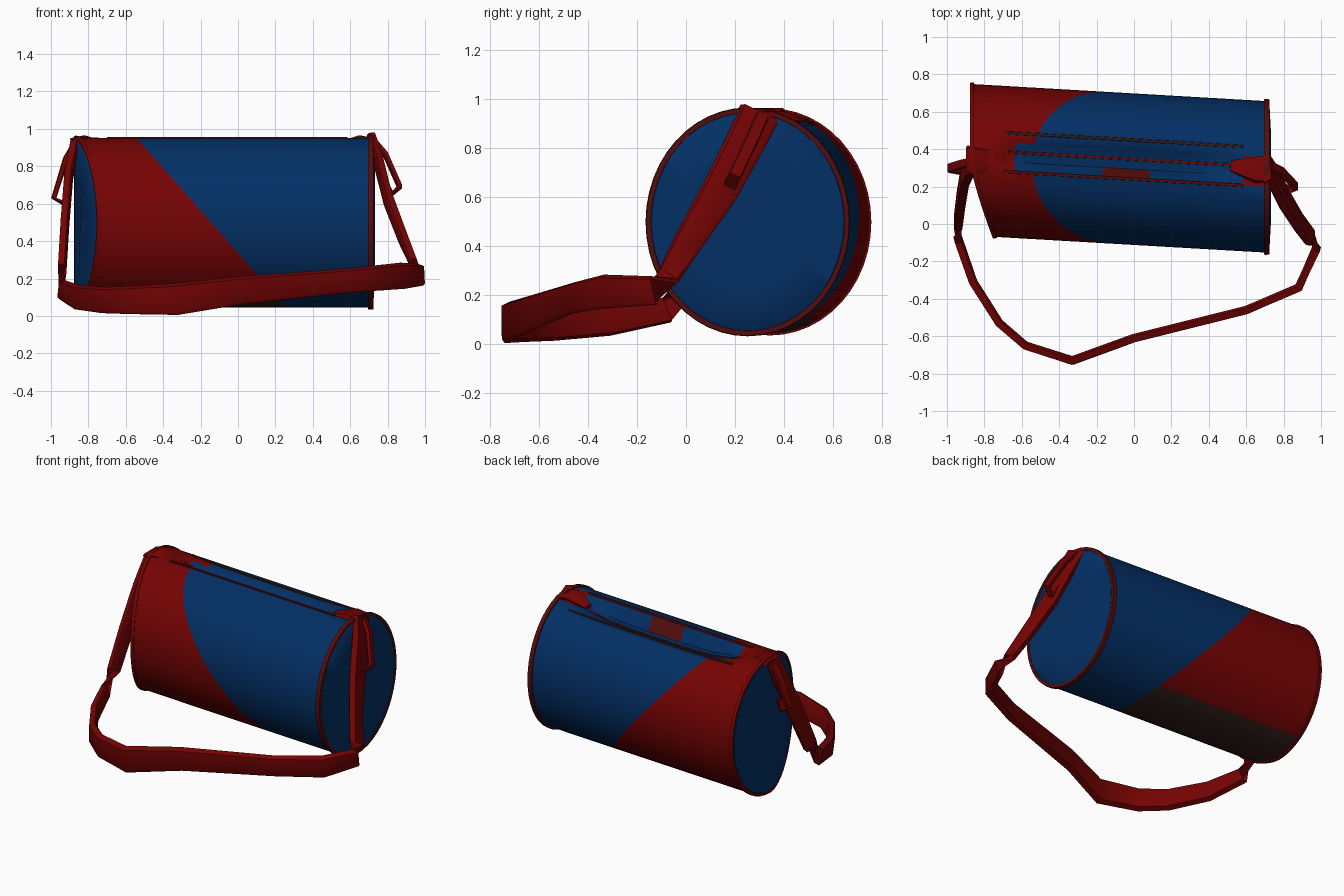
import bpy, bmesh, math
from mathutils import Vector

cube = bpy.data.objects.get("Cube")
if cube:
    bpy.data.objects.remove(cube, do_unlink=True)


def material(name, rgb):
    m = bpy.data.materials.new(name)
    m.use_nodes = True
    m.diffuse_color = (*rgb, 1)
    m.node_tree.nodes["Principled BSDF"].inputs["Base Color"].default_value = (*rgb, 1)
    return m


blue = material("navy blue", (0.001, 0.029, 0.13))
red = material("deep red", (0.18, 0.001, 0.001))
dark = material("dark brown", (0.03, 0.013, 0.011))
trim = material("maroon trim", (0.09, 0.004, 0.004))


def finish(name, bm, mats):
    bmesh.ops.recalc_face_normals(bm, faces=bm.faces)
    me = bpy.data.meshes.new(name)
    bm.to_mesh(me)
    bm.free()
    for m in mats:
        me.materials.append(m)
    ob = bpy.data.objects.new(name, me)
    bpy.context.collection.objects.link(ob)
    bpy.ops.object.select_all(action="DESELECT")
    bpy.context.view_layer.objects.active = ob
    ob.select_set(True)
    bpy.ops.object.shade_smooth_by_angle(angle=math.radians(45))


def sweep(name, points, widths, half_widths, thick, mat, closed=False):
    """Flat strip along points; widths are the across directions."""
    bm = bmesh.new()
    pts = [Vector(p) for p in points]
    n = len(pts)
    rings = []
    for i, p in enumerate(pts):
        a = pts[i - 1] if i or closed else p
        b = pts[(i + 1) % n] if i < n - 1 or closed else p
        t = (b - a).normalized()
        w = Vector(widths[i])
        w = (w - t * w.dot(t)).normalized()
        s = t.cross(w) * thick / 2
        w = w * half_widths[i]
        rings.append([bm.verts.new(p + c) for c in
                      (w + s * .5, w * .8 + s, -w * .8 + s, -w - s * .5, -w * .8 - s, w * .8 - s)])
    for i in range(n if closed else n - 1):
        r, q = rings[i], rings[(i + 1) % n]
        for k in range(6):
            j = (k + 1) % 6
            bm.faces.new((r[k], r[j], q[j], q[k]))
    if not closed:
        bm.faces.new(rings[0])
        bm.faces.new(rings[-1])
    finish(name, bm, [mat])


# Bag body: skewed barrel whose rings follow the diagonal colour seam
SIDES, HALF = 48, 10
DEPTH = {12: 0.10, 11: 0.095, 10: 0.055, 9: 0.015}   # sagging opening on top


def body_point(u, i):
    """u runs -1..1 from the right end to the left end, 0 on the seam."""
    a = math.tau * i / SIDES
    c, s = math.cos(a), math.sin(a)
    z = 0.5 + 0.455 * s
    seam = 0.295 - 0.88 * z
    end = 0.12 * max(0, -c) ** 1.3 - 0.865 if u < 0 else 0.71
    x = seam + (end - seam) * abs(u)
    y = 0.293 - 0.058 * x + 0.405 * c
    mid = (x + 0.05) / 0.7
    z -= DEPTH.get(i, 0) * max(0, 1 - mid ** 4)
    return Vector((x, y, z))


bm = bmesh.new()
us = [k / HALF for k in range(-HALF, HALF + 1)]
rings = [[bm.verts.new(body_point(u, i)) for i in range(SIDES)] for u in us]
for k in range(2 * HALF):
    for i in range(SIDES):
        j = (i + 1) % SIDES
        f = bm.faces.new((rings[k][i], rings[k][j], rings[k + 1][j], rings[k + 1][i]))
        x = f.calc_center_median().x
        if k < HALF:
            f.material_index = 2 if 32 <= i <= 39 else 1
        if 10 <= i <= 12:
            f.material_index = 0 if -0.64 < x < 0.58 else 1
            if i == 12 and -0.2 < x < 0.12:
                f.material_index = 3
finish("bag_body", bm, [blue, red, dark, trim])

# End panels with piping
for name, u, edge, mat in (("right", -1, 0.009, red), ("left", 1, 0.012, trim)):
    loop = [body_point(u, i) for i in range(SIDES)]
    centre = sum(loop, Vector()) / SIDES
    bm = bmesh.new()
    levels = [[bm.verts.new(centre + (p - centre) * r + Vector((u * b, 0, 0))) for p in loop]
              for r, b in ((1, 0), (0.97, 0.014), (0.6, 0.022))]
    for a, b in zip(levels, levels[1:]):
        for i in range(SIDES):
            j = (i + 1) % SIDES
            bm.faces.new((a[i], a[j], b[j], b[i]))
    bm.faces.new(levels[-1])
    finish(name + "_end_panel", bm, [blue])
    sweep(name + "_end_piping", loop, [p - centre for p in loop],
          [edge] * SIDES, edge * 2.4, mat, closed=True)

# Zip line and trim along the opening
for name, i, mat in (("front_lip_trim", 13, trim), ("zip_line", 11, trim), ("back_lip_trim", 9, dark)):
    line = [p for p in (body_point(u, i) for u in us) if -0.7 < p.x < 0.68]
    sweep(name, line, [(0, 1, 0)] * len(line), [0.008] * len(line), 0.01, mat)

# Shoulder strap: position, across direction, half width
across, up = (0, 0.88, -0.47), (0, 0, 1)
strap = [
    ((0.71, 0.30, 0.945), across, 0.085),
    ((0.75, 0.245, 0.83), across, 0.08),
    ((0.80, 0.14, 0.63), across, 0.075),
    ((0.88, 0.01, 0.42), across, 0.06),
    ((0.94, -0.07, 0.28), (0, 0.75, -0.1), 0.05),
    ((0.975, -0.13, 0.22), up, 0.06),
    ((0.88, -0.34, 0.215), up, 0.07),
    ((0.60, -0.46, 0.19), up, 0.065),
    ((0.0, -0.61, 0.135), up, 0.075),
    ((-0.33, -0.73, 0.09), up, 0.085),
    ((-0.58, -0.65, 0.085), up, 0.075),
    ((-0.72, -0.53, 0.085), up, 0.07),
    ((-0.86, -0.31, 0.10), up, 0.065),
    ((-0.94, -0.08, 0.14), up, 0.055),
    ((-0.94, 0.01, 0.25), across, 0.055),
    ((-0.925, 0.13, 0.5), across, 0.065),
    ((-0.905, 0.25, 0.75), across, 0.065),
    ((-0.87, 0.32, 0.93), across, 0.06),
]
sweep("shoulder_strap", *zip(*strap), 0.045, red)

# Small pull loops hanging at both ends
pulls = {
    "left_pull_loop": [(0.73, 0.31, 0.93), (0.79, 0.28, 0.86), (0.865, 0.20, 0.69),
                       (0.82, 0.18, 0.65), (0.78, 0.22, 0.73)],
    "right_pull_loop": [(-0.87, 0.33, 0.92), (-0.92, 0.32, 0.84), (-0.985, 0.30, 0.63),
                        (-0.93, 0.29, 0.60), (-0.91, 0.29, 0.66)],
}
for name, pts in pulls.items():
    sweep(name, pts, [across] * len(pts), [0.027] * len(pts), 0.025, red)

# Gathered tabs where the strap meets the bag
for name, x, y in (("left_strap_tab", 0.69, 0.29), ("right_strap_tab", -0.86, 0.34)):
    s = math.copysign(1, x)
    pts = [(x - s * 0.17, y + 0.02, 0.91), (x - s * 0.04, y, 0.95), (x + s * 0.035, y, 0.935)]
    sweep(name, pts, [(0, 1, 0)] * 3, [0.03, 0.07, 0.08], 0.03, red)
